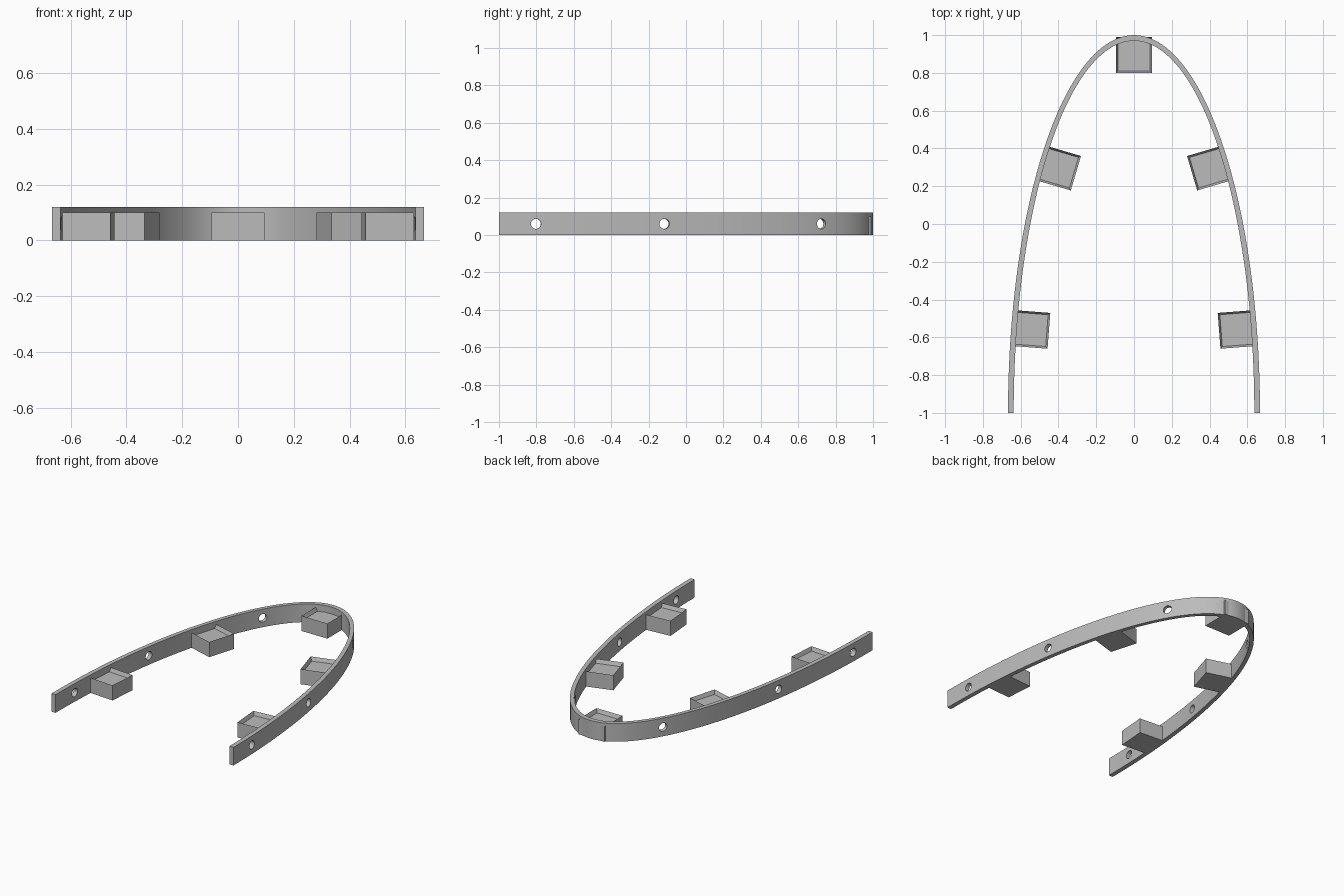
import bpy
import bmesh
from math import sin, cos, pi, radians, atan2
from mathutils import Matrix, Vector

cube = bpy.data.objects.get("Cube")
if cube:
    bpy.data.objects.remove(cube, do_unlink=True)

HALF_WIDTH, LENGTH, WALL, HEIGHT = 0.667, 2.0, 0.03, 0.12
BOX, BOX_HEIGHT, RIM, RECESS = 0.19, 0.1, 0.015, 0.025
STEPS = 96

grey = bpy.data.materials.new("plain grey")
grey.use_nodes = True
colour = (0.5, 0.5, 0.5, 1)
grey.diffuse_color = colour
grey.node_tree.nodes["Principled BSDF"].inputs["Base Color"].default_value = colour


def make_object(name, bm):
    bmesh.ops.recalc_face_normals(bm, faces=bm.faces)
    mesh = bpy.data.meshes.new(name)
    bm.to_mesh(mesh)
    bm.free()
    mesh.materials.append(grey)
    obj = bpy.data.objects.new(name, mesh)
    bpy.context.collection.objects.link(obj)
    return obj


def arch_point(t, inset=0.0):
    return Vector(((HALF_WIDTH - inset) * cos(t), (LENGTH - inset) * sin(t) - 1, 0))


def normal_angle(t):
    return atan2(sin(t) / LENGTH, cos(t) / HALF_WIDTH)


# Half-elliptical band
bm = bmesh.new()
rings = []
for i in range(STEPS + 1):
    t = pi * i / STEPS
    outer, inner = arch_point(t), arch_point(t, WALL)
    up = Vector((0, 0, HEIGHT))
    rings.append([bm.verts.new(p) for p in (outer, inner, inner + up, outer + up)])
for a, b in zip(rings, rings[1:]):
    for k in range(4):
        n = (k + 1) % 4
        bm.faces.new((a[k], a[n], b[n], b[k]))
bm.faces.new(rings[0])
bm.faces.new(rings[-1])
band = make_object("arch_band", bm)

# Round holes drilled square to the band
bm = bmesh.new()
for degrees in (5.7, 26.4, 59.9):
    for t in (radians(degrees), pi - radians(degrees)):
        place = (Matrix.Translation(arch_point(t, WALL / 2) + Vector((0, 0, HEIGHT / 2)))
                 @ Matrix.Rotation(normal_angle(t), 4, 'Z')
                 @ Matrix.Rotation(pi / 2, 4, 'Y'))
        bmesh.ops.create_cone(bm, cap_ends=True, segments=32, radius1=0.027,
                              radius2=0.027, depth=0.12, matrix=place)
cutter = make_object("hole_cutter", bm)
cutter.hide_render = True
drill = band.modifiers.new("holes", 'BOOLEAN')
drill.operation = 'DIFFERENCE'
drill.solver = 'EXACT'
drill.object = cutter
bpy.ops.object.select_all(action='DESELECT')
bpy.context.view_layer.objects.active = band
band.select_set(True)
bpy.ops.object.modifier_apply(modifier=drill.name)
bpy.data.objects.remove(cutter, do_unlink=True)
bpy.ops.object.shade_smooth_by_angle(angle=radians(30))


# Shallow trays set against the inside of the band
def tray(name, t):
    bm = bmesh.new()
    bmesh.ops.create_cube(bm, size=1, matrix=Matrix.Diagonal((BOX, BOX, BOX_HEIGHT, 1)))
    bm.normal_update()
    top = max(bm.faces, key=lambda f: f.calc_center_median().z)
    bmesh.ops.inset_region(bm, faces=[top], thickness=RIM)
    bmesh.ops.translate(bm, verts=top.verts, vec=(0, 0, -RECESS))
    angle = normal_angle(t)
    outward = Vector((cos(angle), sin(angle), 0))
    centre = arch_point(t) - outward * (BOX / 2 + 0.01)
    centre.z = BOX_HEIGHT / 2
    bmesh.ops.transform(bm, verts=bm.verts,
                        matrix=Matrix.Translation(centre) @ Matrix.Rotation(angle, 4, 'Z'))
    make_object(name, bm)


tray("back_tray", pi / 2)
for label, degrees in (("front", 13), ("middle", 41.5)):
    tray(label + "_left_tray", radians(degrees))
    tray(label + "_right_tray", pi - radians(degrees))
